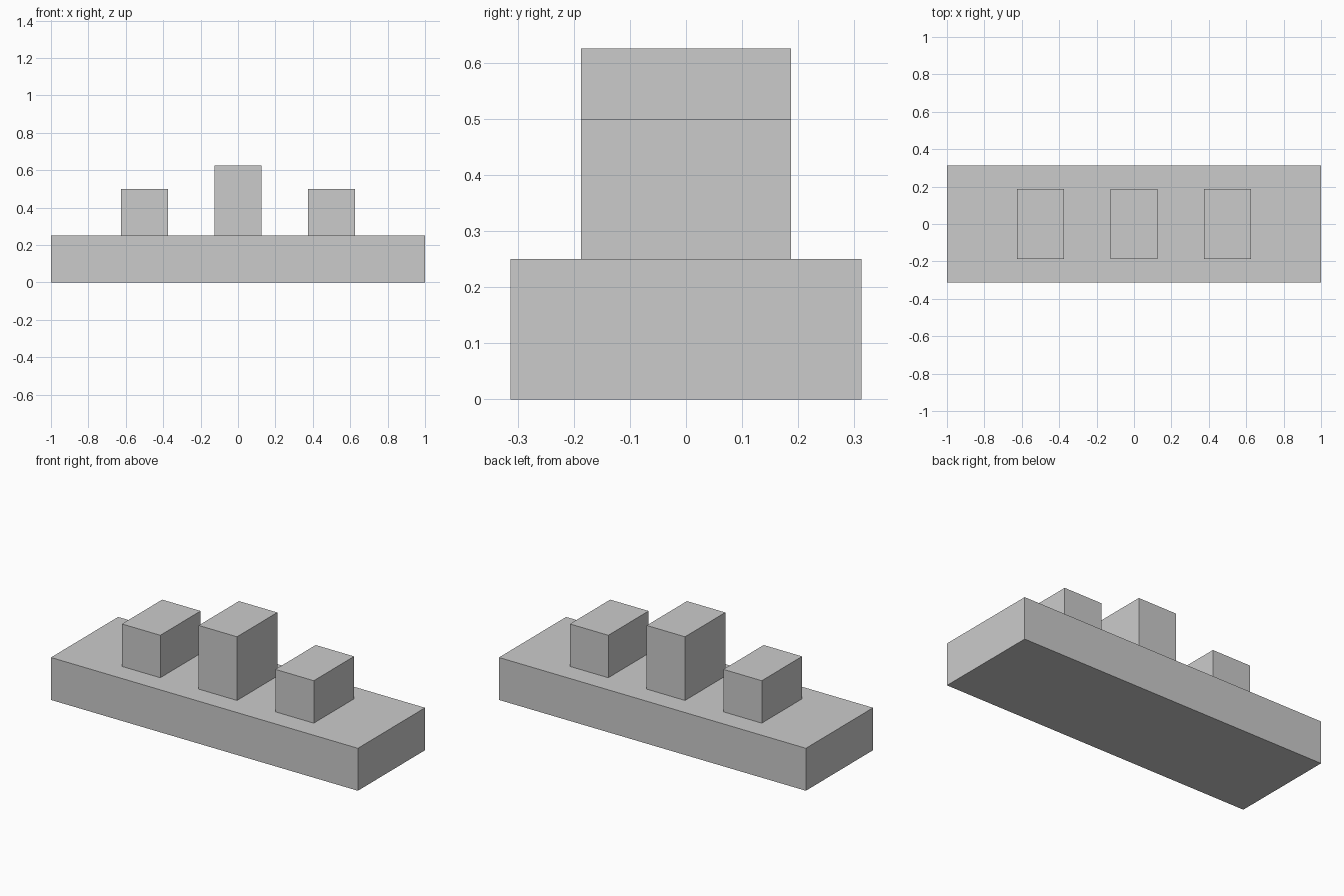
import bpy

if "Cube" in bpy.data.objects:
    bpy.data.objects.remove(bpy.data.objects["Cube"])


def box(name, size, x, z_bottom):
    """Box centred on y = 0, resting on z_bottom, with applied scale."""
    bpy.ops.mesh.primitive_cube_add(size=1, location=(x, 0, z_bottom + size[2] / 2))
    obj = bpy.context.object
    obj.name = name
    obj.scale = size
    bpy.ops.object.transform_apply(location=False, rotation=False, scale=True)
    return obj


BASE_HEIGHT = 0.25

# Long flat base slab
box("base", (2.0, 0.625, BASE_HEIGHT), 0, 0)

# Three blocks on top, the middle one taller
for name, x, height in (("left_block", -0.5, 0.25),
                        ("middle_block", 0.0, 0.375),
                        ("right_block", 0.5, 0.25)):
    box(name, (0.25, 0.375, height), x, BASE_HEIGHT)
